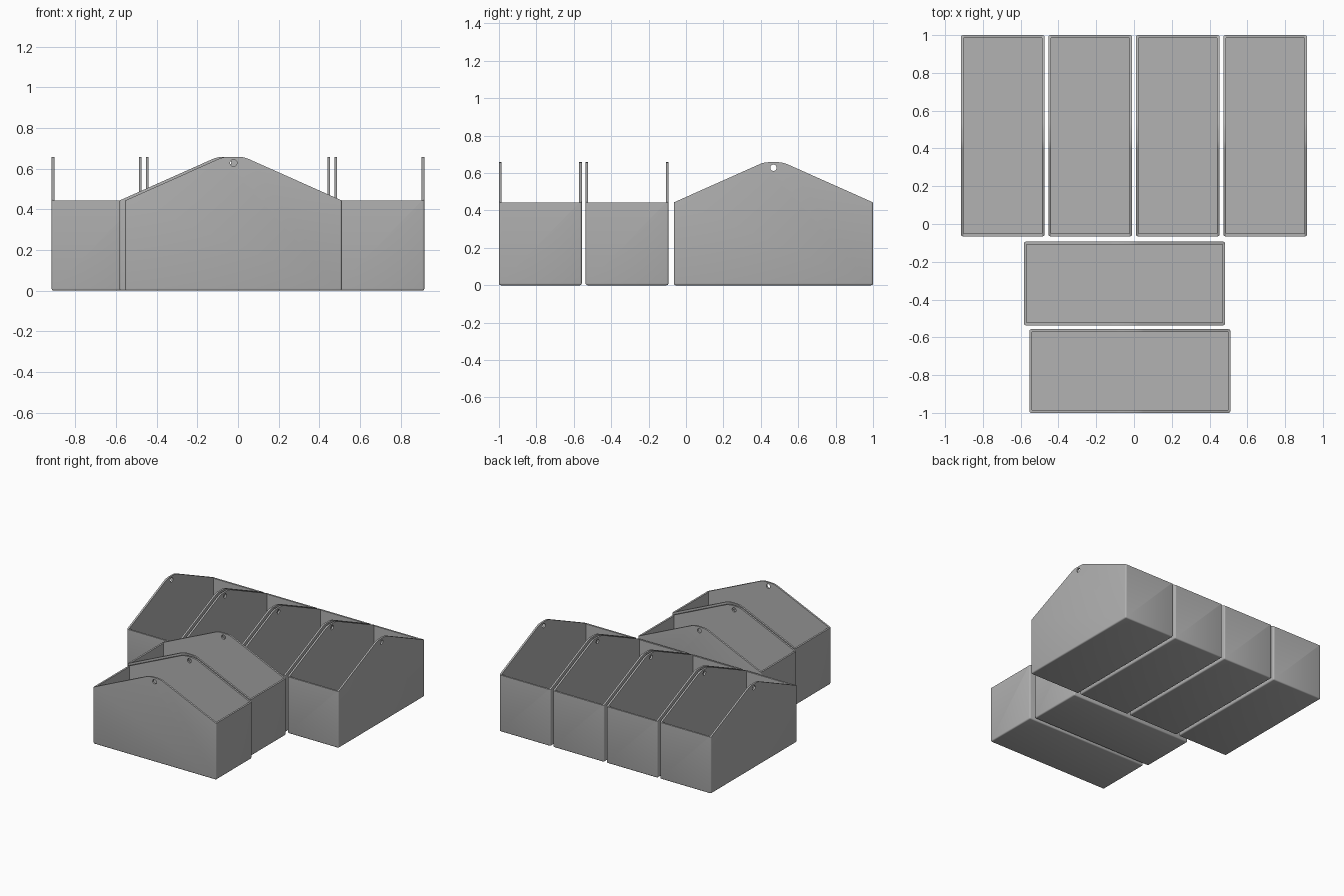
import bpy, bmesh, math
from mathutils import Matrix

if "Cube" in bpy.data.objects:
    bpy.data.objects.remove(bpy.data.objects["Cube"])

LENGTH, WIDTH = 1.065, 0.443      # footprint of one bin
RIM, PEAK = 0.443, 0.658          # low end wall height and gable height
WALL, FLAT, PITCH = 0.014, 0.05, 0.4633

grey = bpy.data.materials.new("mid grey")
grey.diffuse_color = (0.45, 0.45, 0.45, 1)
grey.use_nodes = True
grey.node_tree.nodes["Principled BSDF"].inputs["Base Color"].default_value = grey.diffuse_color


def to_object(name, bm):
    bmesh.ops.recalc_face_normals(bm, faces=bm.faces)
    mesh = bpy.data.meshes.new(name)
    bm.to_mesh(mesh)
    bm.free()
    mesh.materials.append(grey)
    obj = bpy.data.objects.new(name, mesh)
    bpy.context.collection.objects.link(obj)
    return obj


def box_cutter(name, sx, sy, z0, z1):
    bm = bmesh.new()
    m = Matrix.Translation((0, 0, (z0 + z1) / 2)) @ Matrix.Diagonal((sx, sy, z1 - z0, 1))
    bmesh.ops.create_cube(bm, size=1, matrix=m)
    return to_object(name, bm)


# Solid gabled body: profile in x/z, extruded along y
h = LENGTH / 2
profile = [(-h, 0), (h, 0), (h, RIM), (FLAT, PEAK), (-FLAT, PEAK), (-h, RIM)]
bm = bmesh.new()
face = bm.faces.new([bm.verts.new((x, -WIDTH / 2, z)) for x, z in profile])
ext = bmesh.ops.extrude_face_region(bm, geom=[face])
bmesh.ops.translate(bm, vec=(0, WIDTH, 0),
                    verts=[v for v in ext["geom"] if isinstance(v, bmesh.types.BMVert)])


def pick(test):
    return [e for e in bm.edges if test(e.verts[0].co, e.verts[1].co)]


# Soften the peak, then the upright corners and the bottom edges
peak = pick(lambda a, b: a.z > 0.6 and b.z > 0.6 and abs(a.y - b.y) > 0.1)
bmesh.ops.bevel(bm, geom=peak, offset=0.025, segments=4, profile=0.5, affect='EDGES')
corners = pick(lambda a, b: (abs(a.x - b.x) < 1e-4 and abs(a.y - b.y) < 1e-4)
               or (a.z < 1e-4 and b.z < 1e-4))
bmesh.ops.bevel(bm, geom=corners, offset=0.01, segments=3, profile=0.5, affect='EDGES')
body = to_object("bin_body", bm)

# Cavity, clearance above the low walls, and hanging holes through both gables
cavity = box_cutter("cavity_cutter", LENGTH - 2 * WALL, WIDTH - 2 * WALL, WALL, 0.9)
clearance = box_cutter("clearance_cutter", LENGTH + 0.2, WIDTH - 2 * WALL, RIM, 0.95)
bm = bmesh.new()
bmesh.ops.create_cone(bm, cap_ends=True, segments=24, radius1=0.017, radius2=0.017, depth=1,
                      matrix=Matrix.Translation((0, 0, 0.628)) @ Matrix.Rotation(math.pi / 2, 4, 'X'))
hole = to_object("hole_cutter", bm)
cutters = [cavity, clearance, hole]
for c in cutters:
    c.hide_render = True
    mod = body.modifiers.new(c.name, 'BOOLEAN')
    mod.operation, mod.solver, mod.object = 'DIFFERENCE', 'EXACT', c

bpy.context.view_layer.update()
bin_mesh = bpy.data.meshes.new_from_object(
    body.evaluated_get(bpy.context.evaluated_depsgraph_get()))
for o in cutters + [body]:
    bpy.data.objects.remove(o)

# Four bins side by side at the back, two crosswise at the front
places = [("back_bin_%d" % (i + 1), (i - 1.5) * PITCH, 1 - LENGTH / 2, math.pi / 2)
          for i in range(4)]
places += [("front_bin_1", -0.022, -1 + WIDTH / 2, 0),
           ("front_bin_2", -0.05, -1 + WIDTH / 2 + PITCH, 0)]
for name, x, y, turn in places:
    obj = bpy.data.objects.new(name, bin_mesh.copy())
    obj.location = (x, y, 0)
    obj.rotation_euler.z = turn
    bpy.context.collection.objects.link(obj)
    bpy.ops.object.select_all(action='DESELECT')
    obj.select_set(True)
    bpy.context.view_layer.objects.active = obj
    bpy.ops.object.shade_smooth_by_angle(angle=math.radians(35))
